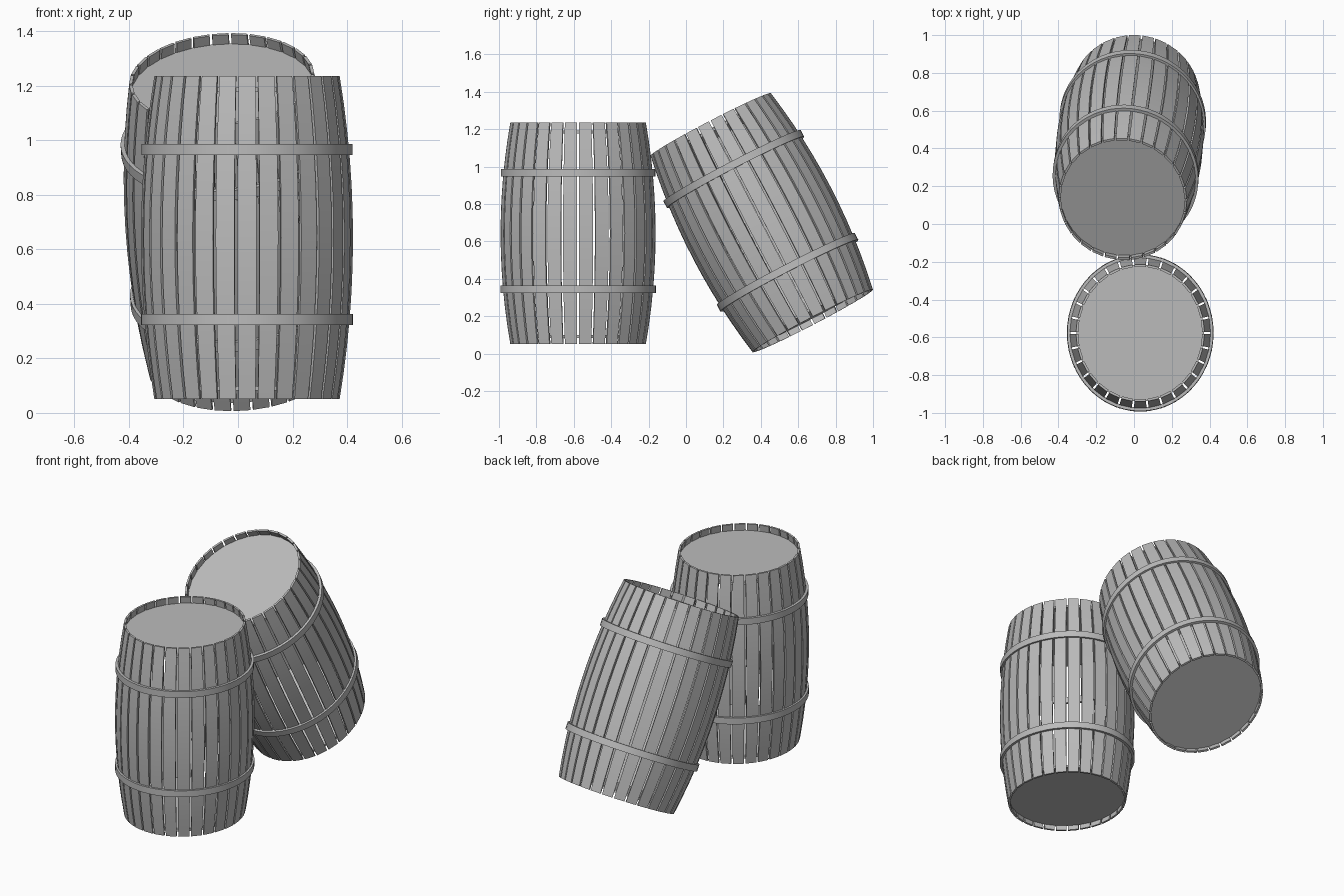
import bpy, math
from mathutils import Vector, Matrix

if "Cube" in bpy.data.objects:
    bpy.data.objects.remove(bpy.data.objects["Cube"])

H = 1.185          # barrel height
STAVES = 30
RATIO = 1.07       # barrels are slightly wider in y than in x

grey = bpy.data.materials.new("plain grey")
grey.diffuse_color = (0.5, 0.5, 0.5, 1)
grey.use_nodes = True
grey.node_tree.nodes["Principled BSDF"].inputs["Base Color"].default_value = grey.diffuse_color


def radius(z):
    """Bulging barrel profile, z measured from the middle."""
    t = z / (H / 2)
    return 0.34 + 0.049 * (1 - t * t)


def point(r, a, z):
    return (r * math.cos(a), r * RATIO * math.sin(a), z)


def make(name, verts, faces, place, smooth=False):
    me = bpy.data.meshes.new(name)
    me.from_pydata(verts, [], faces)
    me.materials.append(grey)
    for p in me.polygons:
        p.use_smooth = smooth and len(p.vertices) == 4
    ob = bpy.data.objects.new(name, me)
    bpy.context.collection.objects.link(ob)
    ob.matrix_world = place
    if smooth:
        me.set_sharp_from_angle(angle=math.radians(35))
    return ob


def staves(name, place):
    """Curved planks with narrow gaps between them."""
    verts, faces, seg, thick = [], [], 12, 0.012
    step = 2 * math.pi / STAVES
    for i in range(STAVES):
        a0, a1 = (i + 0.07) * step, (i + 0.93) * step
        b = len(verts)
        for k in range(seg + 1):
            z = -H / 2 + H * k / seg
            r = radius(z)
            verts += [point(r, a0, z), point(r, a1, z),
                      point(r - thick, a1, z), point(r - thick, a0, z)]
        for k in range(seg):
            for j in range(4):
                n = (j + 1) % 4
                o = b + 4 * k
                faces.append((o + j, o + n, o + n + 4, o + j + 4))
        t = b + 4 * seg
        faces += [(b + 3, b + 2, b + 1, b), (t, t + 1, t + 2, t + 3)]
    make(name, verts, faces, place, True)


def band(name, z, place):
    """Flat metal hoop."""
    n, h = 60, 0.02
    out = radius(z) + 0.012
    section = [(out, -h), (out, h), (out - 0.018, h), (out - 0.018, -h)]
    verts = [point(r, 2 * math.pi * i / n, z + dz) for i in range(n) for r, dz in section]
    faces = [(4 * i + j, 4 * ((i + 1) % n) + j,
              4 * ((i + 1) % n) + (j + 1) % 4, 4 * i + (j + 1) % 4)
             for i in range(n) for j in range(4)]
    make(name, verts, faces, place, True)


def lid(name, z, place):
    """Thin round end board set inside the staves."""
    n, r, h = 60, radius(z) - 0.01, 0.008
    verts = [point(r, 2 * math.pi * i / n, z + s * h) for s in (-1, 1) for i in range(n)]
    faces = [(i, (i + 1) % n, n + (i + 1) % n, n + i) for i in range(n)]
    faces += [tuple(reversed(range(n))), tuple(range(n, 2 * n))]
    make(name, verts, faces, place)


def barrel(label, centre, axis):
    turn = Vector((0, 0, 1)).rotation_difference(Vector(axis)).to_matrix().to_4x4()
    place = Matrix.Translation(centre) @ turn
    staves(label + "_staves", place)
    band(label + "_upper_band", 0.324, place)
    band(label + "_lower_band", -0.30, place)
    lid(label + "_top_lid", H / 2 - 0.05, place)
    lid(label + "_bottom_lid", -H / 2 + 0.04, place)


# upright barrel in front, second barrel leaning on it
barrel("upright_barrel", (0.033, -0.577, 0.643), (0, 0, 1))
barrel("leaning_barrel", (-0.025, 0.405, 0.70), (-0.07, -0.549, 1.055))
